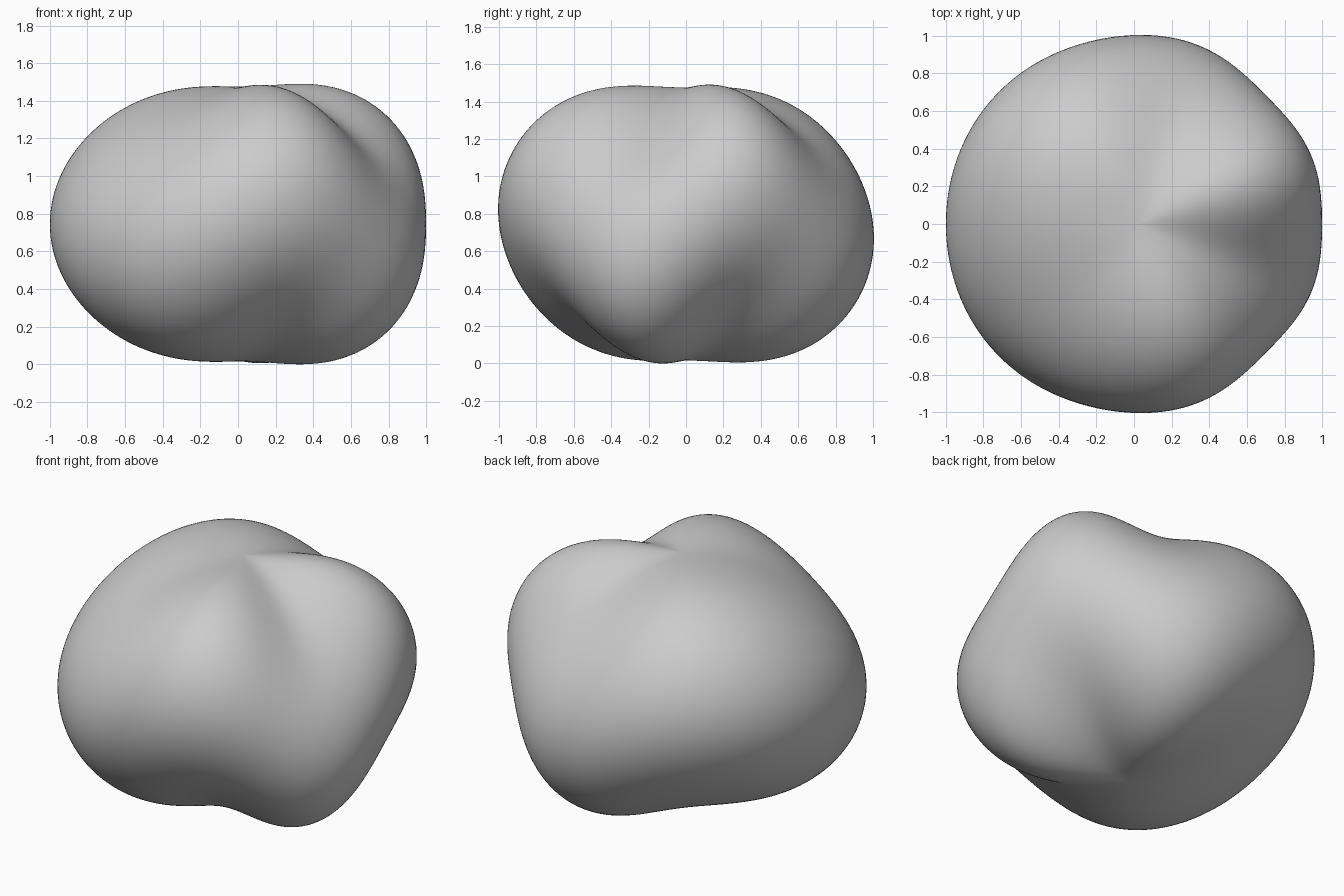
import bpy
import bmesh
from math import sin, cos, atan2, acos, sqrt
from mathutils import Vector

cube = bpy.data.objects.get("Cube")
if cube:
    bpy.data.objects.remove(cube, do_unlink=True)

POLE_HEIGHT = 0.73


def radius(theta, phi):
    """Flattened ball with three ridges above and three staggered ones below."""
    s, c = max(sin(theta), 0.0), cos(theta)
    ball = 1 / sqrt(s * s + (c / POLE_HEIGHT) ** 2)
    # Ridges and grooves running out from both poles, stronger on one side
    strength = 0.205 * (1 + 0.25 * cos(phi))
    lobes = strength * c * s * s * sin(3 * (phi + 0.3 * sin(phi)))
    # Full shoulders all round
    shoulders = (0.11 + 0.03 * cos(phi)) * (s * c) ** 2
    # Slight flats around the waist
    flats = 0.006 * (cos(4 * phi) - 1) * (1 + cos(phi))
    waist = s ** 4 * (flats - 0.03 * cos(phi))
    return ball + lobes + shoulders + waist


# Lobed body
bm = bmesh.new()
bmesh.ops.create_uvsphere(bm, u_segments=160, v_segments=96, radius=1)
for v in bm.verts:
    d = v.co.normalized()
    v.co = d * radius(acos(max(-1, min(1, d.z))), atan2(d.y, d.x))

# Centre it and stand it on the ground
xs = [v.co.x for v in bm.verts]
ys = [v.co.y for v in bm.verts]
zs = [v.co.z for v in bm.verts]
middle = Vector(((min(xs) + max(xs)) / 2, (min(ys) + max(ys)) / 2, min(zs)))
bmesh.ops.translate(bm, verts=bm.verts, vec=-middle)
for f in bm.faces:
    f.smooth = True

mesh = bpy.data.meshes.new("lobed_body")
bm.to_mesh(mesh)
bm.free()
body = bpy.data.objects.new("lobed_body", mesh)
bpy.context.collection.objects.link(body)

# Plain grey surface
grey = bpy.data.materials.new("plain_grey")
grey.use_nodes = True
colour = (0.6, 0.6, 0.6, 1)
grey.diffuse_color = colour
grey.node_tree.nodes["Principled BSDF"].inputs["Base Color"].default_value = colour
mesh.materials.append(grey)
